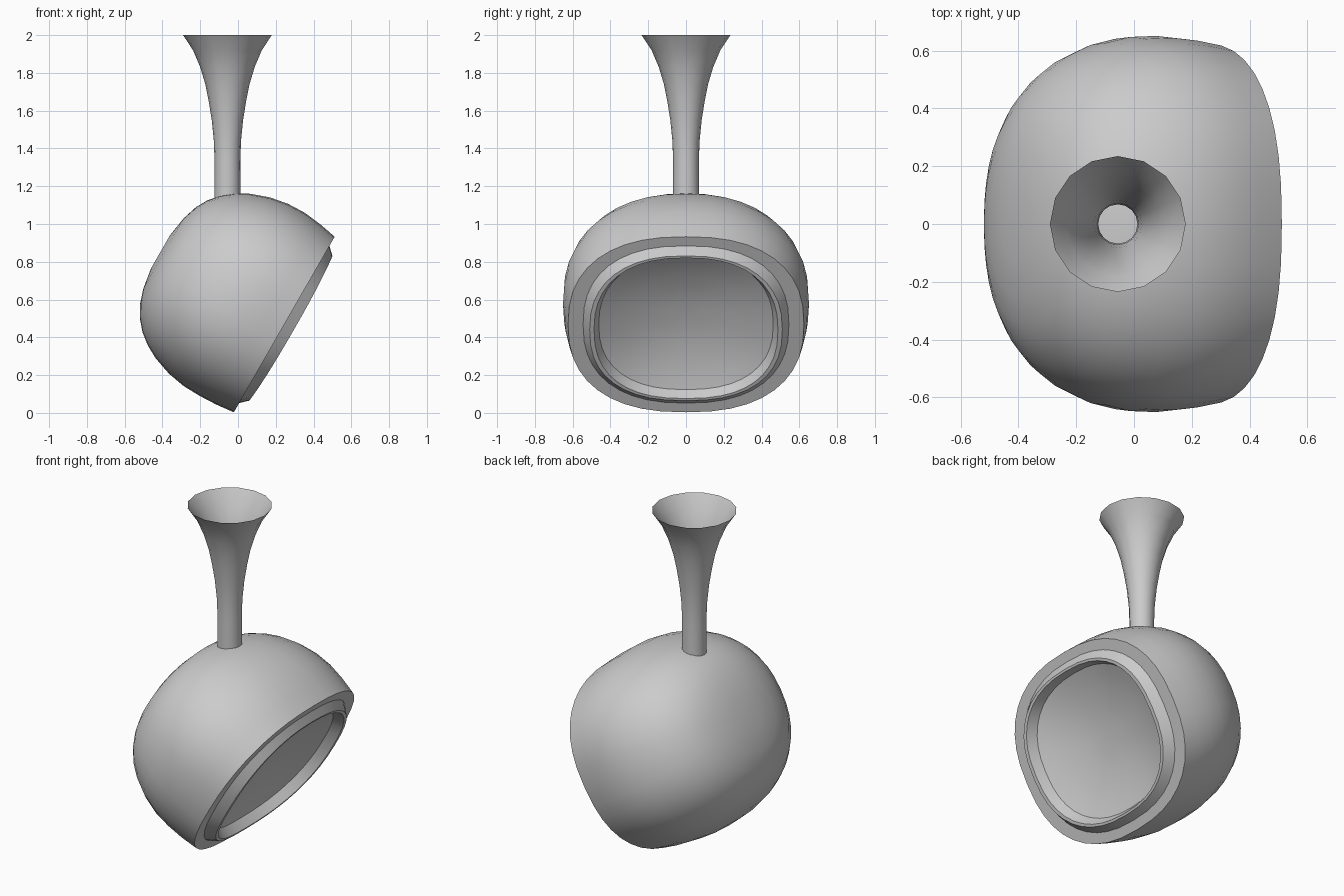
import bpy, bmesh
from math import sin, cos, pi, copysign, radians
from mathutils import Vector

if "Cube" in bpy.data.objects:
    bpy.data.objects.remove(bpy.data.objects["Cube"])

# Tilted frame of the front face: normal N, upward slope U, sideways Y
C = Vector((0.245, 0, 0.468))
U = Vector((0.498, 0, 0.867))
N = Vector((0.867, 0, -0.498))
Y = Vector((0, 1, 0))


def tilted_ring(n, hu, hy, shift=0.0, bow=0.0, p=2.4, segs=40):
    """Rounded-oval ring at height n along the normal, bowed out at the sides."""
    pts = []
    for i in range(segs):
        a = 2 * pi * i / segs
        c, s = [copysign(abs(v) ** (2 / p), v) for v in (cos(a), sin(a))]
        pts.append(C + U * (hu * s + shift) + Y * (hy * c) + N * (n + bow * c * c))
    return pts


def loft(name, rings, cap_end=False, angle=30):
    bm = bmesh.new()
    loops = [[bm.verts.new(p) for p in r] for r in rings]
    for a, b in zip(loops, loops[1:]):
        for i in range(len(a)):
            j = (i + 1) % len(a)
            bm.faces.new((a[i], a[j], b[j], b[i]))
    if cap_end:
        last = loops[-1]
        tip = bm.verts.new(sum((v.co for v in last), Vector()) / len(last))
        for i in range(len(last)):
            bm.faces.new((last[i], last[(i + 1) % len(last)], tip))
    bmesh.ops.recalc_face_normals(bm, faces=bm.faces)
    mesh = bpy.data.meshes.new(name)
    bm.to_mesh(mesh)
    bm.free()
    ob = bpy.data.objects.new(name, mesh)
    bpy.context.collection.objects.link(ob)
    bpy.ops.object.select_all(action='DESELECT')
    ob.select_set(True)
    bpy.context.view_layer.objects.active = ob
    bpy.ops.object.shade_smooth_by_angle(angle=radians(angle))
    return ob


# Housing: flat front border, then the dome behind it (depth, half height)
dome = [(0, .536), (.1, .551), (.2, .559), (.3, .556), (.4, .538), (.5, .503),
        (.57, .465), (.63, .418), (.68, .36), (.715, .298), (.742, .215), (.76, .1)]
rings = [tilted_ring(0, .48, .545)]
for d, h in dome:
    rings.append(tilted_ring(-d, h, h * 1.165, shift=min(d * .04, .008),
                             p=2.4 - .3 * d))
loft("housing", rings, cap_end=True)

# Raised rim around the screen: outer slope, crest, inner slope
loft("screen_rim", [
    tilted_ring(0, .48, .545),
    tilted_ring(.04, .442, .51, bow=.018),
    tilted_ring(.04, .429, .487, bow=.018),
    tilted_ring(-.018, .408, .462, bow=.018, p=2.35),
], angle=20)

# Recessed, dished screen
screen = [(-.018, 1), (-.04, .85), (-.062, .65), (-.08, .42), (-.09, .2)]
loft("screen", [tilted_ring(n, .408 * k, .462 * k, bow=.018 * k * k, p=2.35)
                for n, k in screen], cap_end=True)

# Open flared stem with sixteen sides (height, radius)
stem = [(1.11, .069), (1.33, .068), (1.44, .072), (1.55, .083), (1.65, .099),
        (1.74, .117), (1.83, .144), (1.92, .182), (2.0, .235)]
loft("flared_stem", [[Vector((-.056 + r * cos(pi * i / 8), r * sin(pi * i / 8), z))
                      for i in range(16)] for z, r in stem], angle=40)
